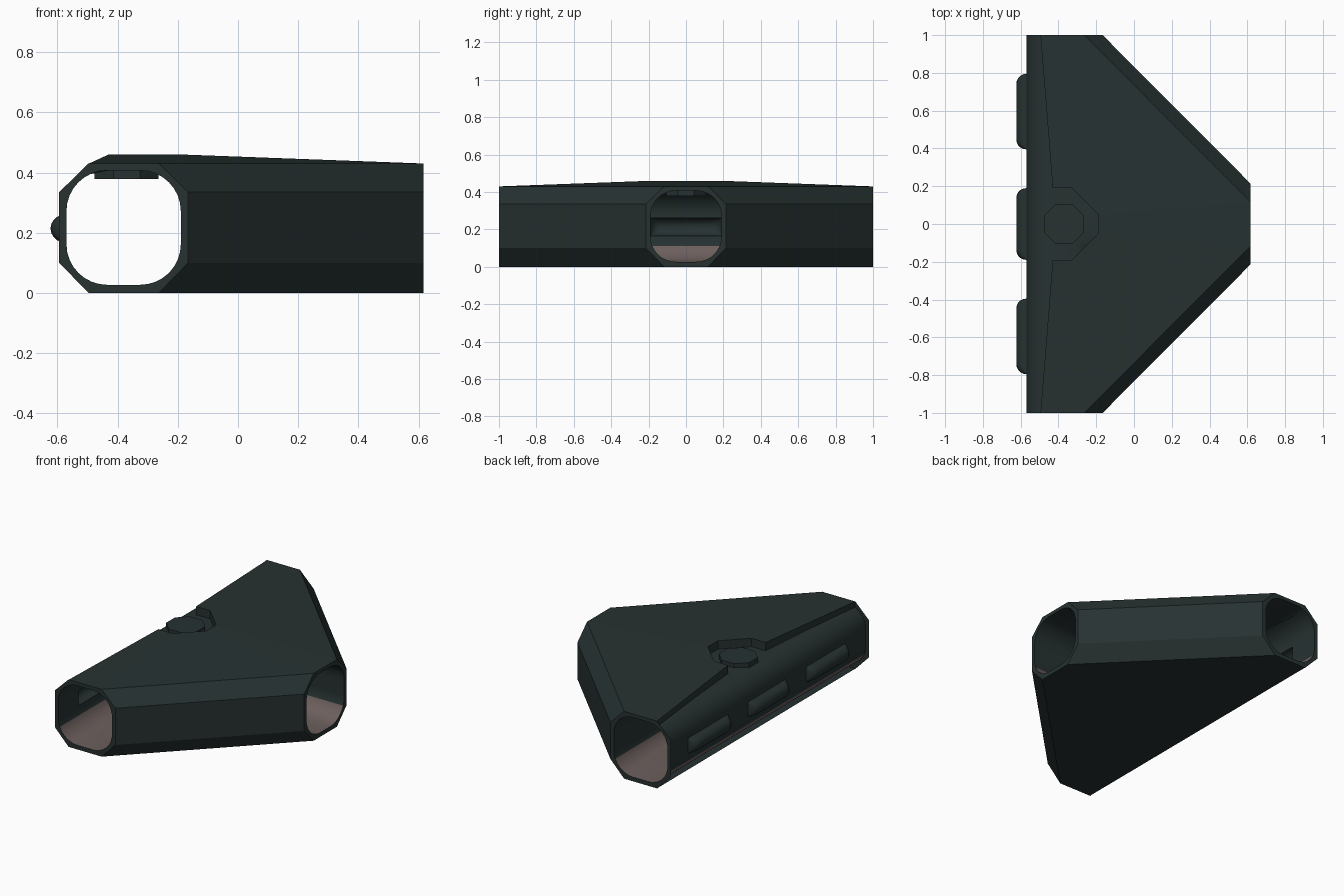
import bpy, bmesh, math
from mathutils import Matrix

if "Cube" in bpy.data.objects:
    bpy.data.objects.remove(bpy.data.objects["Cube"])

CX, CZ = -0.38, 0.217       # axis of the main passage
END_Y, END_X = 1.0, 0.617   # open ends
H, R = 0.19, 0.135          # passage half width, corner radius
SLOT_LO, SLOT_HI = 0.166, 0.262
SLOTS = [(-0.795, -0.395), (-0.19, 0.19), (0.395, 0.795)]


def material(name, rgb):
    m = bpy.data.materials.new(name)
    m.diffuse_color = (*rgb, 1)
    m.use_nodes = True
    m.node_tree.nodes["Principled BSDF"].inputs["Base Color"].default_value = m.diffuse_color
    return m


DARK = material("dark_green_grey", (0.020, 0.031, 0.031))
FLOOR = material("warm_grey_floor", (0.15, 0.115, 0.11))


def finish(bm, name, smooth=False, inward=False):
    bmesh.ops.remove_doubles(bm, verts=bm.verts[:], dist=1e-4)
    bmesh.ops.recalc_face_normals(bm, faces=bm.faces[:])
    if inward:
        bmesh.ops.reverse_faces(bm, faces=bm.faces[:])
    me = bpy.data.meshes.new(name)
    bm.to_mesh(me)
    bm.free()
    me.materials.append(DARK)
    me.materials.append(FLOOR)
    ob = bpy.data.objects.new(name, me)
    bpy.context.collection.objects.link(ob)
    if smooth:
        bpy.ops.object.select_all(action='DESELECT')
        ob.select_set(True)
        bpy.context.view_layer.objects.active = ob
        bpy.ops.object.shade_smooth_by_angle(angle=math.radians(35))
    return ob


def face(bm, pts, mat=0):
    clean = []
    for p in pts:
        if all((sum((a - b) ** 2 for a, b in zip(p, q))) > 1e-10 for q in clean):
            clean.append(p)
    if len(clean) > 2:
        bm.faces.new([bm.verts.new(p) for p in clean]).material_index = mat


# Half profile of the passage, bottom centre to top centre, as (offset, z)
half = [(0, CZ - H - 0.001)]
for i in range(9):
    a = math.radians(-90 + i * 11.25)
    half.append((H - R + R * math.cos(a), CZ - H + R + R * math.sin(a)))
half += [(H, SLOT_LO), (H, SLOT_HI)]
for i in range(9):
    a = math.radians(i * 11.25)
    half.append((H - R + R * math.cos(a), CZ + H - R + R * math.sin(a)))
half.append((0, CZ + H + 0.001))
half[0], half[-1] = (0, CZ - H), (0, CZ + H)

# Inner passage: a T of two mitred tubes, slots left open in the back wall
bm = bmesh.new()
for (u0, z0), (u1, z1) in zip(half, half[1:]):
    mat = 1 if (z0 + z1) / 2 < 0.109 else 0
    if abs(z0 - SLOT_LO) < 1e-6:
        cuts = [-END_Y] + [y for s in SLOTS for y in s] + [END_Y]
        spans = list(zip(cuts[::2], cuts[1::2]))
    else:
        spans = [(-END_Y, END_Y)]
    for a, b in spans:
        face(bm, [(CX - u0, a, z0), (CX - u0, b, z0), (CX - u1, b, z1), (CX - u1, a, z1)], mat)
    for s in (-1, 1):
        face(bm, [(CX + u0, s * END_Y, z0), (CX + u0, s * u0, z0),
                  (CX + u1, s * u1, z1), (CX + u1, s * END_Y, z1)], mat)
        face(bm, [(CX + u0, s * u0, z0), (END_X, s * u0, z0),
                  (END_X, s * u1, z1), (CX + u1, s * u1, z1)], mat)
finish(bm, "inner_passage", smooth=True, inward=True)

# Half-round wall niches that bulge out at the back
D = 0.053
for k, (a, b) in enumerate(SLOTS):
    bm = bmesh.new()
    secs = []
    for i in range(6):
        t = math.radians(i * 18)
        secs.append((a + D - D * math.cos(t), D * math.sin(t)))
    secs += [(a + b - y, d) for y, d in reversed(secs)]
    zc, rz = (SLOT_LO + SLOT_HI) / 2, (SLOT_HI - SLOT_LO) / 2
    arc = [math.radians(-90 + 18 * j) for j in range(11)]
    rings = [[(CX - H - d * math.cos(t), y, zc + rz * math.sin(t)) for t in arc] for y, d in secs]
    for r0, r1 in zip(rings, rings[1:]):
        for j in range(10):
            face(bm, [r0[j], r0[j + 1], r1[j + 1], r1[j]])
    finish(bm, f"wall_niche_{k + 1}", smooth=True)

# Flat frames around the three openings
W, C = 0.214, 0.117
octagon = [(-C, 0), (C, 0), (W, 0.1), (W, 0.335), (C, 0.43), (-C, 0.43), (-W, 0.335), (-W, 0.1)]
hole = half + [(-u, z) for u, z in reversed(half[1:-1])]
frames = {"front_frame": lambda u, z: (CX + u, -END_Y, z),
          "back_frame": lambda u, z: (CX + u, END_Y, z),
          "side_frame": lambda u, z: (END_X, u, z)}
for name, place in frames.items():
    bm = bmesh.new()
    for loop in (octagon, hole):
        pts = []
        for p in loop:
            if not pts or math.dist(p, pts[-1]) > 1e-4:
                pts.append(p)
        vs = [bm.verts.new(place(*p)) for p in pts]
        for i, v in enumerate(vs):
            bm.edges.new((v, vs[(i + 1) % len(vs)]))
    bmesh.ops.triangle_fill(bm, use_beauty=True, edges=bm.edges[:])
    finish(bm, name)

# Outer shell: floor plate, diagonal chamfered walls, raised roof with a notch
bm = bmesh.new()
XB, XT, XW = CX - C + 0.002, CX + C, CX + W
face(bm, [(XB, -1, 0), (XT, -1, 0), (END_X, -C, 0), (END_X, C, 0), (XT, 1, 0), (XB, 1, 0)])
N = 0.46
for s in (-1, 1):
    edge = [(XT, C, 0), (XW, W, 0.1), (XW, W, 0.335), (XT, C, 0.43)]
    for (x0, y0, z0), (x1, y1, z1) in zip(edge, edge[1:]):
        face(bm, [(x0, s, z0), (END_X, s * y0, z0), (END_X, s * y1, z1), (x1, s, z1)])
    notch = [(-0.43, s * 0.19, N), (-0.33, s * 0.19, N), (-0.19, s * 0.05, N)]
    face(bm, [(XB, s, 0.43), (XT, s, 0.43), notch[1], notch[0]])
    face(bm, [(XT, s, 0.43), (END_X, s * C, 0.43), notch[2]])
    face(bm, [(XT, s, 0.43), notch[2], notch[1]])
    # skirt from the roof edge down to the passage
    rim = [(XB, s, 0.43)] + notch + [(-0.19, 0, N)]
    low = [0.394] + [CZ + H] * 4
    for i in range(4):
        p, q = rim[i], rim[i + 1]
        face(bm, [p, q, (*q[:2], low[i + 1]), (*p[:2], low[i])])
face(bm, [(END_X, -C, 0.43), (END_X, C, 0.43), (-0.19, 0.05, N), (-0.19, -0.05, N)])
finish(bm, "outer_shell")

# Octagonal ceiling hub in the notch
bm = bmesh.new()
bmesh.ops.create_cone(bm, cap_ends=True, segments=8, radius1=0.115, radius2=0.115, depth=0.055,
                      matrix=Matrix.Translation((-0.37, 0, 0.4055)) @ Matrix.Rotation(math.pi / 8, 4, 'Z'))
finish(bm, "ceiling_hub")
